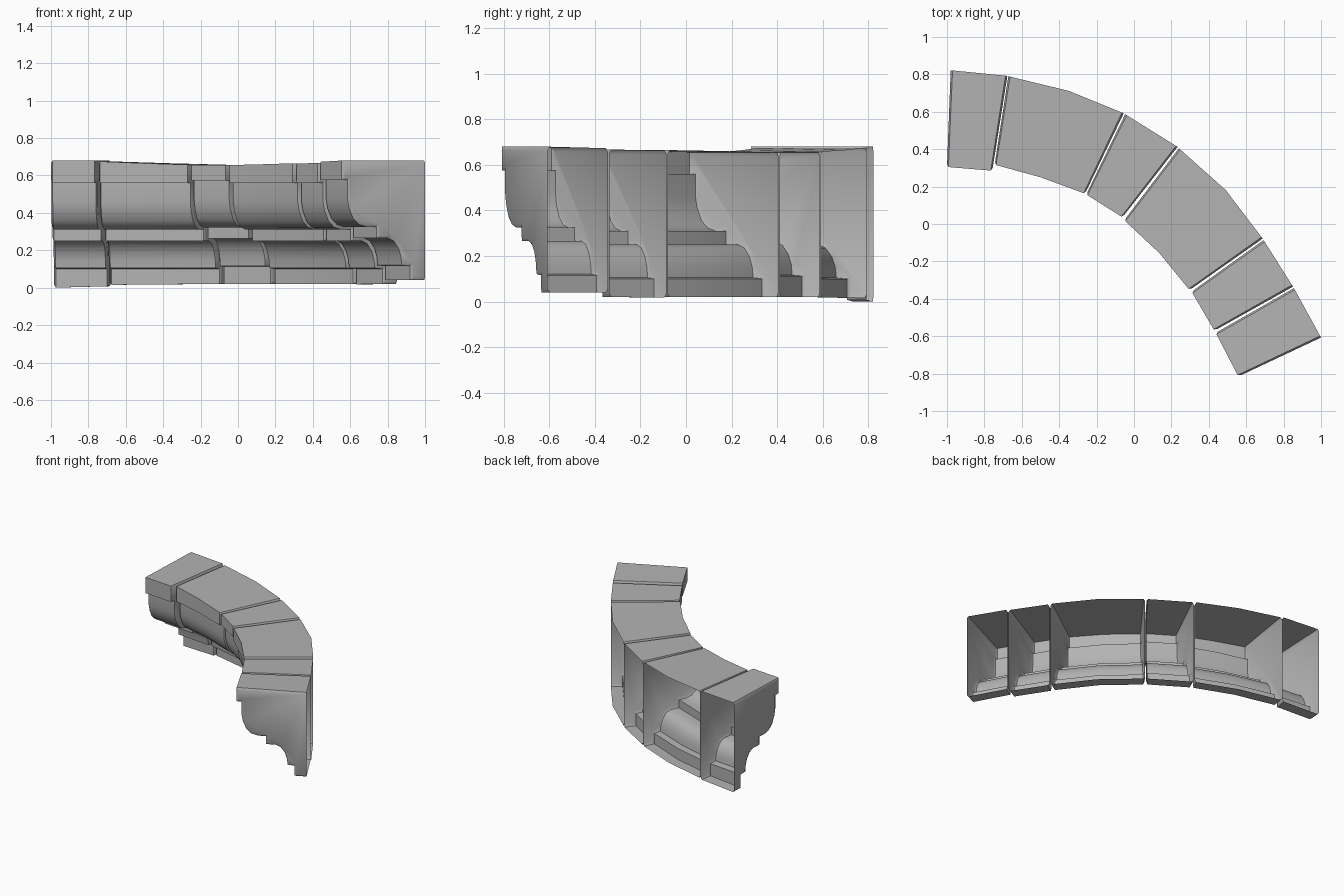
import bpy, bmesh, math
from mathutils import Vector

if "Cube" in bpy.data.objects:
    bpy.data.objects.remove(bpy.data.objects["Cube"])

stone = bpy.data.materials.new("grey stone")
stone.use_nodes = True
COLOUR = (0.45, 0.45, 0.45, 1)
stone.diffuse_color = COLOUR
stone.node_tree.nodes["Principled BSDF"].inputs["Base Color"].default_value = COLOUR

# Moulding section: (fraction of depth from inner edge, height)
PROFILE = [(1, 0), (.83, 0), (.83, .10), (.73, .105), (.72, .15), (.69, .195),
           (.63, .235), (.56, .25), (.42, .25), (.42, .31), (.30, .31), (.21, .323),
           (.14, .355), (.09, .41), (.07, .46), (.07, .56), (0, .56), (0, .66), (1, .66)]
DEPTH = 0.5
CHAMFER_IN, CHAMFER_ALONG = 0.016, 0.010


def inset(points, w):
    """Shrink the open section by w with mitred corners, keeping the back edge in place."""
    p = [Vector((f * DEPTH, z)) for f, z in points]
    out = []
    for i, v in enumerate(p):
        norms = []
        for a, b in ((i - 1, i), (i, i + 1)):
            if a >= 0 and b < len(p):
                t = (p[b] - p[a]).normalized()
                norms.append(Vector((t.y, -t.x)))
        if len(norms) == 1:
            q = v + norms[0] * w
        else:
            q = v + (norms[0] + norms[1]) * (w / (1 + norms[0].dot(norms[1])))
        out.append((q.x / DEPTH, q.y))
    return out


def section(bottom, top, dz):
    """Section with its own bottom and top heights and a shift of the mouldings."""
    return [(f, bottom if z == 0 else top if z == .66 else z + dz) for f, z in PROFILE]


def block(name, stations, dz=0.0):
    """Loft one hollow block, open at the back. Station: inner xy, outer xy, bottom, top."""
    st = [(Vector(i), Vector(o), b, t) for i, o, b, t in stations]

    def towards(a, b, dist):
        k = dist / (b[1] - a[1]).length
        return (a[0].lerp(b[0], k), a[1].lerp(b[1], k),
                a[2] + (b[2] - a[2]) * k, a[3] + (b[3] - a[3]) * k)

    path = [(st[0], True), (towards(st[0], st[1], CHAMFER_ALONG), False)]
    path += [(s, False) for s in st[1:-1]]
    path += [(towards(st[-1], st[-2], CHAMFER_ALONG), False), (st[-1], True)]

    bm = bmesh.new()
    rings = []
    for (inner, outer, b, t), cap in path:
        pts = section(b, t, dz)
        if cap:
            pts = inset(pts, CHAMFER_IN)
        rings.append([bm.verts.new((*inner.lerp(outer, f), z)) for f, z in pts])
    for r, s in zip(rings, rings[1:]):
        for k in range(len(r) - 1):
            bm.faces.new((r[k], r[k + 1], s[k + 1], s[k]))
    bm.faces.new(rings[0][::-1])
    bm.faces.new(rings[-1])
    bmesh.ops.recalc_face_normals(bm, faces=bm.faces)
    # The top face must look upwards
    bm.faces.ensure_lookup_table()
    top_face = max(bm.faces, key=lambda f: f.calc_center_median().z * abs(f.normal.z))
    if top_face.normal.z < 0:
        bmesh.ops.reverse_faces(bm, faces=bm.faces)
    mesh = bpy.data.meshes.new(name)
    bm.to_mesh(mesh)
    bm.free()
    mesh.materials.append(stone)
    obj = bpy.data.objects.new(name, mesh)
    bpy.context.collection.objects.link(obj)
    bpy.ops.object.select_all(action='DESELECT')
    obj.select_set(True)
    bpy.context.view_layer.objects.active = obj
    bpy.ops.object.shade_smooth_by_angle(angle=math.radians(38))


# Six cornice blocks along the arc, each slightly out of line with its neighbours
block("cornice_block_1", [((-1.0, .305), (-.98, .822), .0, .68),
                          ((-.758, .285), (-.677, .792), .008, .68)])
block("cornice_block_2", [((-.745, .317), (-.672, .790), .015, .675),
                          ((-.50, .25), (-.35, .712), .018, .665),
                          ((-.262, .162), (-.055, .592), .02, .657)])
block("cornice_block_3", [((-.255, .158), (-.047, .587), .02, .655),
                          ((-.062, .036), (.233, .412), .02, .655)], .012)
block("cornice_block_4", [((-.052, .02), (.24, .405), .02, .655),
                          ((.135, -.155), (.49, .182), .02, .66),
                          ((.297, -.353), (.688, -.078), .02, .665)])
block("cornice_block_5", [((.308, -.362), (.693, -.086), .018, .662),
                          ((.43, -.57), (.85, -.335), .02, .668)])
block("cornice_block_6", [((.437, -.582), (.855, -.343), .04, .673),
                          ((.558, -.815), (1.0, -.607), .04, .68)], .015)
